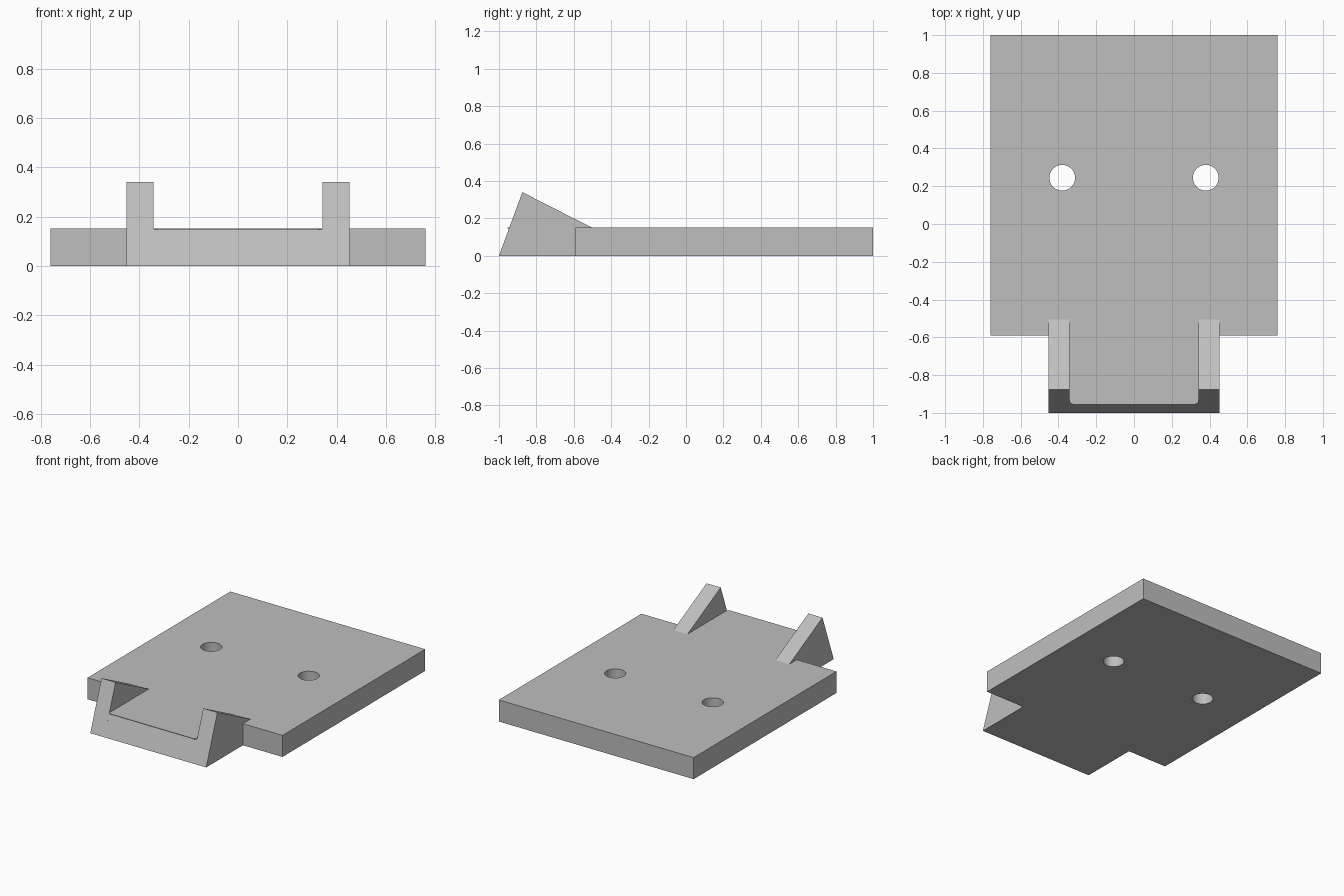
import bpy, bmesh
from mathutils import Vector

cube = bpy.data.objects.get("Cube")
if cube:
    bpy.data.objects.remove(cube, do_unlink=True)

GREY = (0.52, 0.52, 0.52, 1)
mat = bpy.data.materials.new("light_grey")
mat.use_nodes = True
mat.diffuse_color = GREY
mat.node_tree.nodes["Principled BSDF"].inputs["Base Color"].default_value = GREY

TOP = 0.152          # plate thickness
SHOULDER = -0.59     # front edge of the wide plate
INNER, OUTER = 0.342, 0.452


def prism(name, outline, axis, lo, hi):
    """Extrude an outline: (y, z) points along x, or (x, y) points along z."""
    def place(p, d):
        return Vector((d, *p)) if axis == "x" else Vector((*p, d))
    bm = bmesh.new()
    face = bm.faces.new([bm.verts.new(place(p, lo)) for p in outline])
    ext = bmesh.ops.extrude_face_region(bm, geom=[face])
    moved = [v for v in ext["geom"] if isinstance(v, bmesh.types.BMVert)]
    bmesh.ops.translate(bm, verts=moved, vec=place((0, 0), hi - lo))
    bmesh.ops.recalc_face_normals(bm, faces=bm.faces)
    mesh = bpy.data.meshes.new(name)
    bm.to_mesh(mesh)
    bm.free()
    mesh.materials.append(mat)
    obj = bpy.data.objects.new(name, mesh)
    bpy.context.collection.objects.link(obj)
    return obj


# Wide base plate
plate = prism("base_plate", [(-0.76, SHOULDER), (0.76, SHOULDER), (0.76, 1), (-0.76, 1)], "z", 0, TOP)

# Two through holes
for side, label in ((-1, "right"), (1, "left")):
    bpy.ops.mesh.primitive_cylinder_add(vertices=48, radius=0.068, depth=1,
                                        location=(side * 0.38, 0.245, 0))
    cutter = bpy.context.object
    cutter.name = label + "_hole_cutter"
    cutter.data.materials.append(mat)
    cutter.hide_render = True
    cutter.hide_set(True)
    cut = plate.modifiers.new(label + "_hole", "BOOLEAN")
    cut.operation = "DIFFERENCE"
    cut.solver = "EXACT"
    cut.object = cutter

# Bake the holes and drop the cutters
bpy.context.view_layer.update()
baked = bpy.data.meshes.new_from_object(plate.evaluated_get(bpy.context.evaluated_depsgraph_get()))
plate.modifiers.clear()
plate.data = baked
for label in ("right", "left"):
    bpy.data.objects.remove(bpy.data.objects[label + "_hole_cutter"], do_unlink=True)
bpy.context.view_layer.objects.active = plate
plate.select_set(True)
bpy.ops.object.shade_smooth_by_angle()

# Narrow front tongue with a sloping face
prism("front_tongue", [(-1, 0), (-0.944, TOP), (SHOULDER, TOP), (SHOULDER, 0)], "x", -INNER, INNER)

# Thin lip on the tongue's top edge, with clipped corners
prism("tongue_lip", [(-INNER, -0.944), (-0.325, -0.955), (0.325, -0.955), (INNER, -0.944),
                     (INNER, -0.93), (-INNER, -0.93)], "z", TOP - 0.005, TOP)

# Triangular ribs either side of the tongue
rib = [(-1, 0), (-0.875, 0.34), (-0.505, TOP), (SHOULDER, TOP), (SHOULDER, 0)]
prism("left_rib", rib, "x", INNER, OUTER)
prism("right_rib", rib, "x", -OUTER, -INNER)
